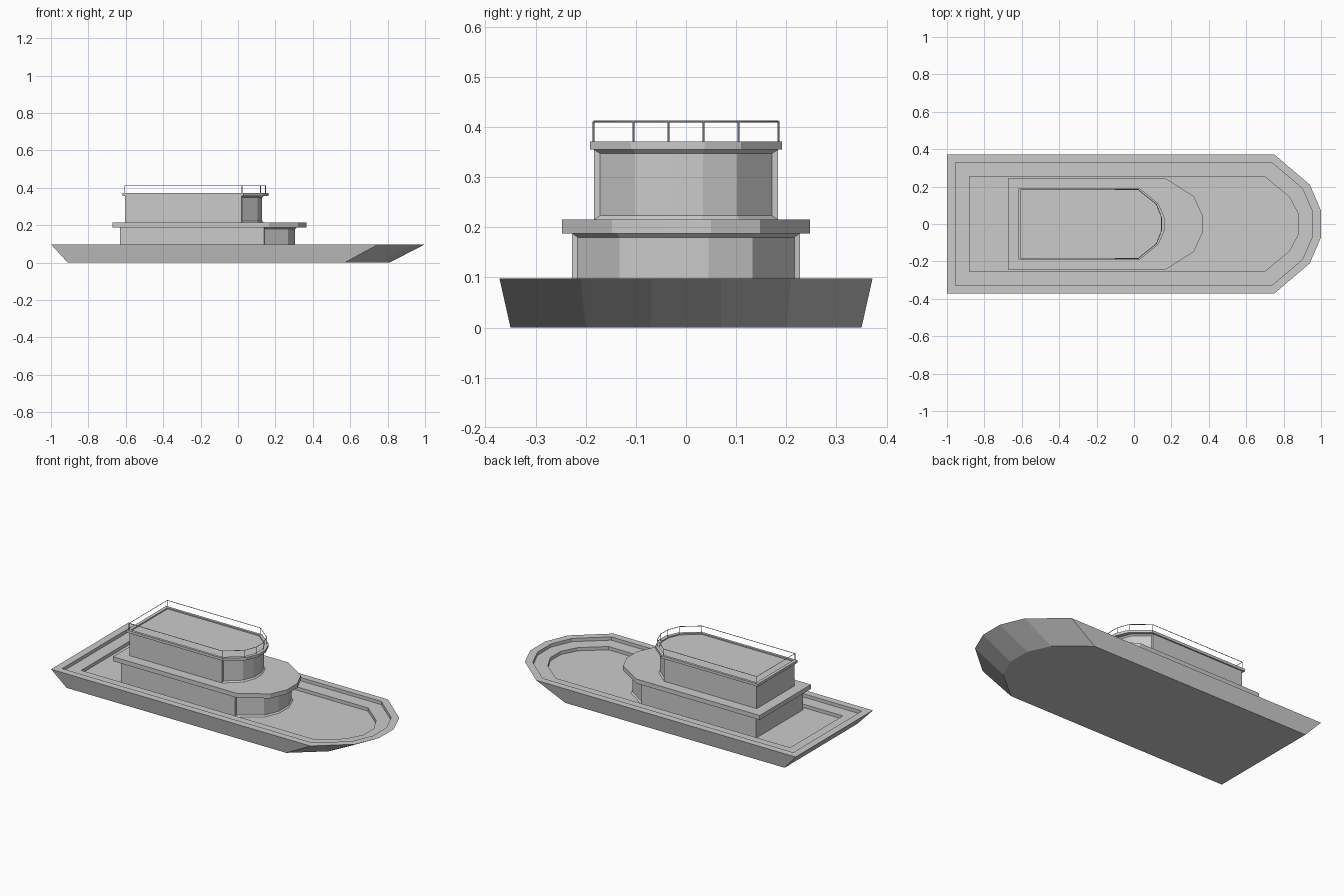
import bpy, bmesh

if "Cube" in bpy.data.objects:
    bpy.data.objects.remove(bpy.data.objects["Cube"])


def outline(x0, xb, xm, xt, w, wm, wt):
    """Plan shape: square stern, five-faced bow, mirrored in y."""
    half = [(x0, w), (xb, w), (xm, wm), (xt, wt)]
    return [(x, -y) for x, y in half] + half[::-1]


def finish(bm, name):
    mesh = bpy.data.meshes.new(name)
    bmesh.ops.recalc_face_normals(bm, faces=bm.faces)
    bm.to_mesh(mesh)
    bm.free()
    ob = bpy.data.objects.new(name, mesh)
    bpy.context.collection.objects.link(ob)
    return ob


def stack(name, rings, windows=False):
    """Skin a closed solid through (outline, z) rings; optionally recess the bow faces."""
    bm = bmesh.new()
    vs = [[bm.verts.new((x, y, z)) for x, y in pts] for pts, z in rings]
    n = len(vs[0])
    front = []
    for a, b in zip(vs, vs[1:]):
        for i in range(n):
            j = (i + 1) % n
            f = bm.faces.new((a[i], a[j], b[j], b[i]))
            if 1 <= i <= 5:
                front.append(f)
    bm.faces.new(vs[0][::-1])
    bm.faces.new(vs[-1])
    if windows:
        bmesh.ops.recalc_face_normals(bm, faces=bm.faces)
        bmesh.ops.inset_region(bm, faces=front, thickness=0.008, depth=-0.008,
                               use_boundary=True, use_even_offset=True)
    return finish(bm, name)


# Hull with a deck stepped down twice inside the rim
keel = outline(-0.91, 0.57, 0.75, 0.81, 0.35, 0.20, 0.07)
rim = outline(-1.0, 0.75, 0.94, 1.0, 0.372, 0.21, 0.07)
ledge = outline(-0.955, 0.735, 0.90, 0.955, 0.33, 0.19, 0.065)
deck = outline(-0.88, 0.70, 0.83, 0.88, 0.253, 0.145, 0.05)
stack("hull", [(keel, 0), (rim, 0.098), (ledge, 0.098), (ledge, 0.078),
               (deck, 0.078), (deck, 0.058)])

# Lower cabin and its roof
cabin = outline(-0.63, 0.14, 0.275, 0.313, 0.227, 0.138, 0.046)
stack("lower_cabin", [(cabin, 0.058), (cabin, 0.188)], windows=True)
roof = outline(-0.67, 0.165, 0.32, 0.365, 0.247, 0.148, 0.05)
stack("lower_roof", [(roof, 0.188), (roof, 0.215)])

# Upper cabin and its roof with a shallow tray
cabin = outline(-0.605, 0.02, 0.11, 0.137, 0.183, 0.106, 0.035)
stack("upper_cabin", [(cabin, 0.215), (cabin, 0.355)], windows=True)
roof = outline(-0.618, 0.03, 0.13, 0.162, 0.191, 0.11, 0.037)
tray = outline(-0.598, 0.02, 0.112, 0.14, 0.176, 0.10, 0.034)
stack("upper_roof", [(roof, 0.355), (roof, 0.371), (tray, 0.371), (tray, 0.364)])

# Railing: one closed top rail plus a post at every corner
path = outline(-0.606, 0.022, 0.12, 0.147, 0.184, 0.105, 0.035)
curve = bpy.data.curves.new("railing", 'CURVE')
curve.dimensions = '3D'
curve.bevel_depth = 0.002
curve.bevel_resolution = 0
curve.use_fill_caps = True


def add_line(points, closed=False):
    s = curve.splines.new('POLY')
    s.points.add(len(points) - 1)
    for p, co in zip(s.points, points):
        p.co = (*co, 1)
    s.use_cyclic_u = closed


add_line([(x, y, 0.411) for x, y in path], True)
for x, y in path:
    add_line([(x, y, 0.368), (x, y, 0.411)])
bpy.context.collection.objects.link(bpy.data.objects.new("railing", curve))
